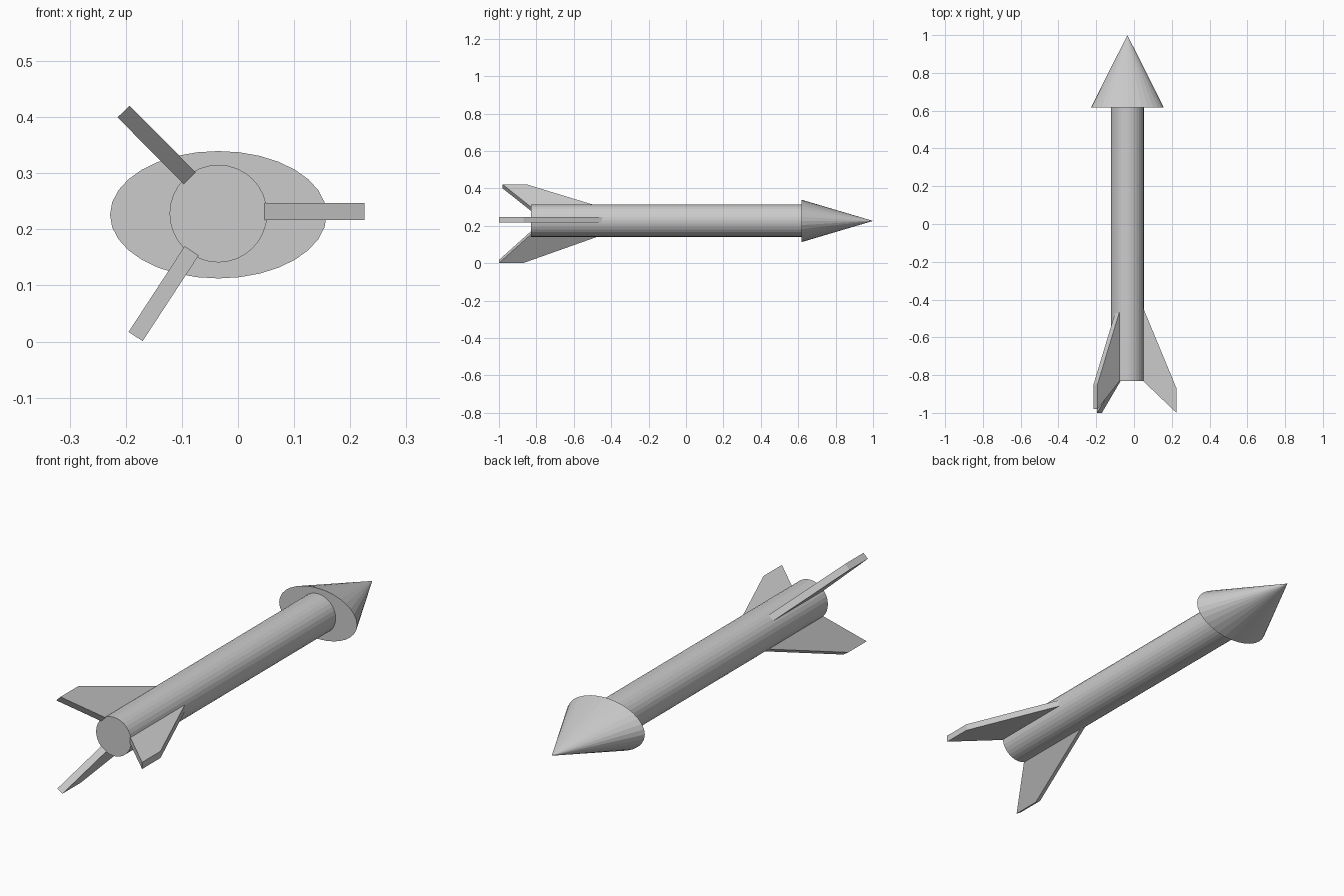
import bpy, bmesh
from math import radians
from mathutils import Vector, Matrix

if "Cube" in bpy.data.objects:
    bpy.data.objects.remove(bpy.data.objects["Cube"])

CX, CZ = -0.035, 0.228      # rocket axis runs along y
THICK = 0.03


def finish(name, bm):
    bmesh.ops.recalc_face_normals(bm, faces=bm.faces)
    me = bpy.data.meshes.new(name)
    bm.to_mesh(me)
    bm.free()
    ob = bpy.data.objects.new(name, me)
    bpy.context.collection.objects.link(ob)
    return ob


def tapered(name, y0, y1, r0, r1, z, squash=1.0):
    """Round part along y, from radius r0 at y0 to r1 at y1."""
    bm = bmesh.new()
    bmesh.ops.create_cone(bm, cap_ends=True, segments=32, radius1=r0,
                          radius2=r1, depth=y1 - y0)
    bm.transform(Matrix.Translation((CX, (y0 + y1) / 2, z))
                 @ Matrix.Diagonal((1, 1, squash, 1))
                 @ Matrix.Rotation(radians(-90), 4, 'X'))
    bmesh.ops.remove_doubles(bm, verts=bm.verts, dist=1e-5)
    return finish(name, bm)


def fin(name, root, tip, ys):
    """Swept plate; root and tip are (x, z), ys = root front, tip front, tip back, root back."""
    a, b = Vector((root[0], 0, root[1])), Vector((tip[0], 0, tip[1]))
    out = (b - a).normalized()
    side = out.cross(Vector((0, 1, 0)))
    a -= out * 0.004        # sink the root into the body
    bm = bmesh.new()
    verts = [bm.verts.new(p + Vector((0, y, 0)) - side * THICK / 2)
             for p, y in zip((a, b, b, a), ys)]
    face = bm.faces.new(verts)
    ext = bmesh.ops.extrude_face_region(bm, geom=[face])
    moved = [v for v in ext['geom'] if isinstance(v, bmesh.types.BMVert)]
    bmesh.ops.translate(bm, verts=moved, vec=side * THICK)
    return finish(name, bm)


# Body tube and flattened nose cone
tapered("body", -0.83, 0.62, 0.087, 0.087, CZ)
tapered("nose_cone", 0.617, 1.0, 0.193, 0.0, 0.226, squash=0.588)

# Tail fins
fin("right_fin", (0.051, 0.232), (0.225, 0.232), (-0.44, -0.87, -1.0, -0.83))
fin("upper_left_fin", (-0.089, 0.294), (-0.204, 0.410), (-0.46, -0.85, -0.98, -0.83))
fin("lower_left_fin", (-0.085, 0.158), (-0.1825, 0.009), (-0.44, -0.87, -1.0, -0.83))
